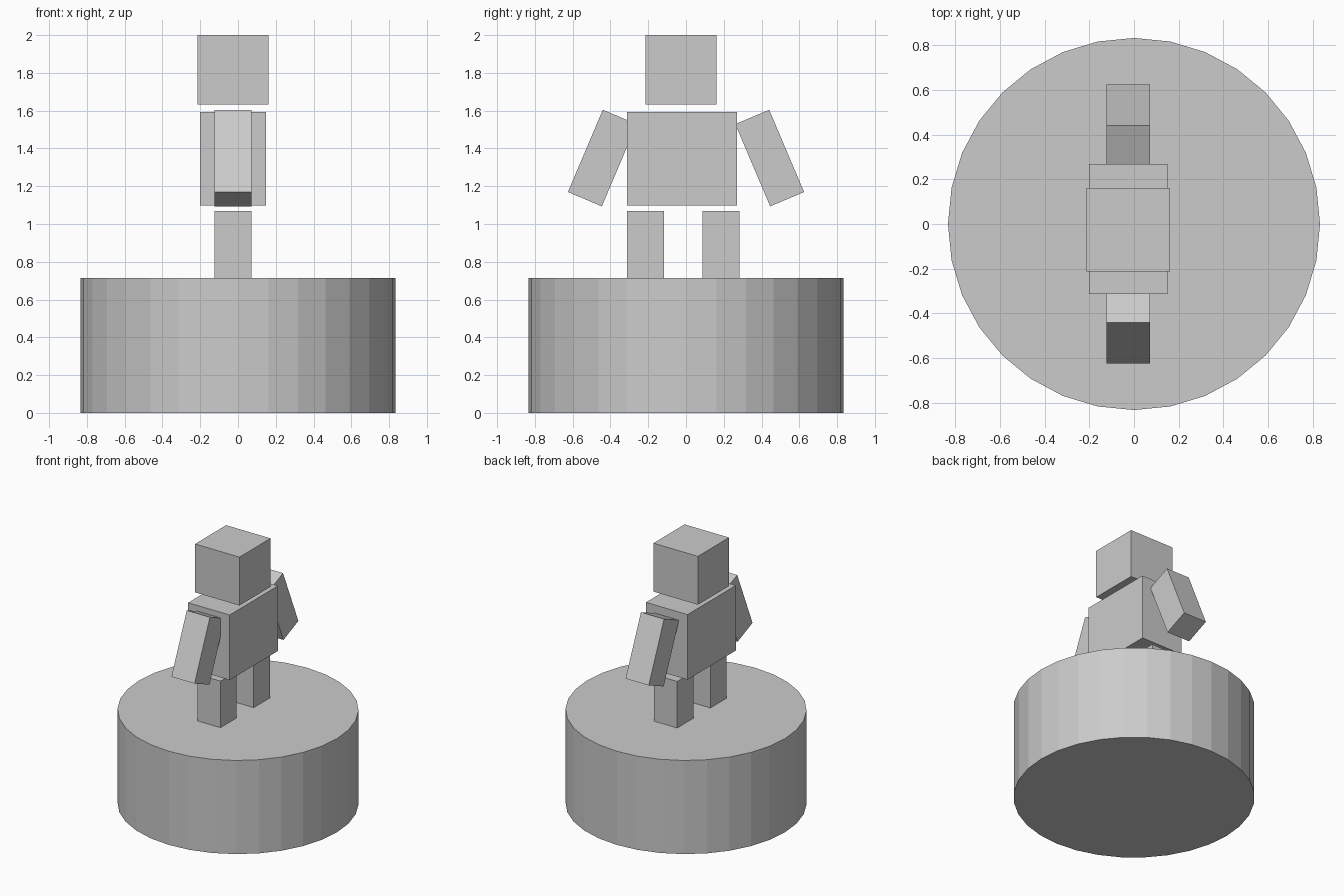
import bpy
from math import radians

cube = bpy.data.objects.get("Cube")
if cube:
    bpy.data.objects.remove(cube, do_unlink=True)

# One plain grey for the whole figure
grey = bpy.data.materials.new("light_grey")
grey.use_nodes = True
COLOUR = (0.6, 0.6, 0.6, 1)
grey.diffuse_color = COLOUR
grey.node_tree.nodes["Principled BSDF"].inputs["Base Color"].default_value = COLOUR


def finish(name):
    obj = bpy.context.object
    obj.name = name
    obj.data.materials.append(grey)
    return obj


def box(name, centre, size, tilt=0):
    """Box of the given size, tilted about the x axis."""
    bpy.ops.mesh.primitive_cube_add(size=1, location=centre, rotation=(radians(tilt), 0, 0))
    obj = finish(name)
    obj.scale = size
    return obj


# Round pedestal
BASE_H = 0.714
bpy.ops.mesh.primitive_cylinder_add(vertices=32, radius=0.833, depth=BASE_H,
                                    location=(0, 0, BASE_H / 2))
finish("pedestal")

# Head and torso
X = -0.026
box("head", (X, X, 1.816), (0.375, 0.375, 0.369))
box("torso", (X, -0.022, 1.346), (0.35, 0.582, 0.496))

# Limbs: equal boxes, legs sunk into the pedestal, arms swung outwards
LIMB = (0.195, 0.195, 0.473)
for side, sign, leg_y in (("right", -1, -0.215), ("left", 1, 0.185)):
    box(side + "_leg", (X, leg_y, 1.069 - LIMB[2] / 2), LIMB)
    box(side + "_arm", (X, sign * 0.443, 1.349), LIMB, sign * 23)
